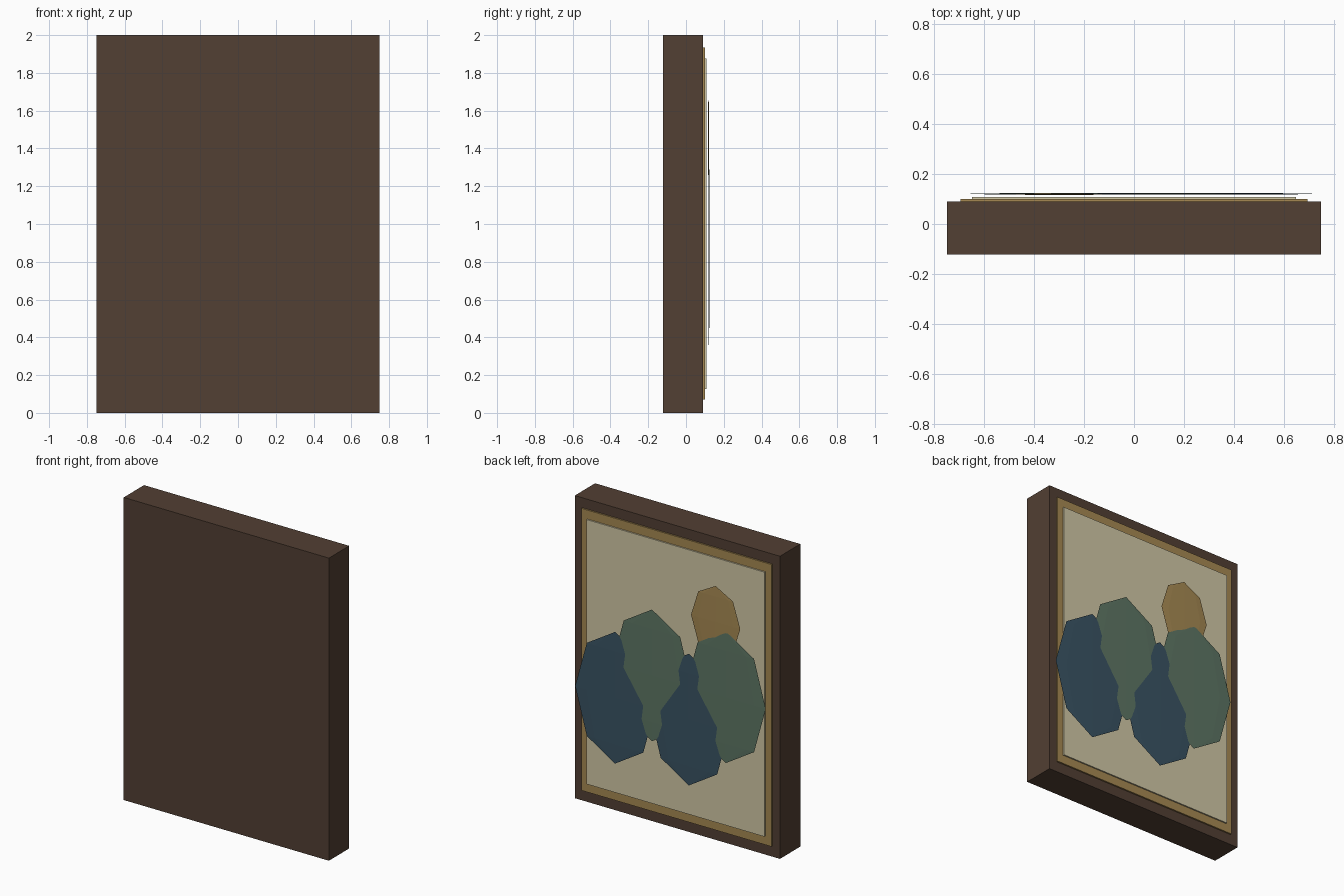
import bpy

if "Cube" in bpy.data.objects:
    bpy.data.objects.remove(bpy.data.objects["Cube"])


def material(name, rgb):
    m = bpy.data.materials.new(name)
    m.diffuse_color = (*rgb, 1)
    m.use_nodes = True
    m.node_tree.nodes["Principled BSDF"].inputs["Base Color"].default_value = m.diffuse_color
    return m


wood = material("dark_wood", (0.084, 0.05, 0.033))
gold = material("gold", (0.38, 0.25, 0.085))
cream = material("cream", (0.64, 0.58, 0.38))
blue = material("blue", (0.041, 0.087, 0.125))
green = material("green", (0.11, 0.18, 0.127))


def panel(name, width, z0, z1, y0, y1, mat):
    bpy.ops.mesh.primitive_cube_add(size=1, location=(0, (y0 + y1) / 2, (z0 + z1) / 2))
    o = bpy.context.object
    o.name = name
    o.scale = (width, y1 - y0, z1 - z0)
    o.data.materials.append(mat)


def blob(name, x, y, z, rx, rz, mat):
    # low-poly sphere flattened against the canvas
    bpy.ops.mesh.primitive_uv_sphere_add(segments=8, ring_count=4, radius=1, location=(x, y, z))
    o = bpy.context.object
    o.name = name
    o.scale = (rx, 0.003, rz)
    o.data.materials.append(mat)


# Stacked frame, gilt border and canvas
panel("frame", 1.5, 0, 2, -0.122, 0.09, wood)
panel("gilt_border", 1.39, 0.07, 1.934, 0.08, 0.10, gold)
panel("canvas", 1.30, 0.127, 1.875, 0.09, 0.109, cream)

# Painted hills alternate green and blue, with a sun above
for i in range(4):
    low = i % 2
    blob(f"hill_{i + 1}", -0.376 + 0.27 * i, 0.121, 0.76 if low else 0.98,
         0.292, 0.435, blue if low else green)
blob("sun", -0.30, 0.119, 1.457, 0.18, 0.237, gold)
